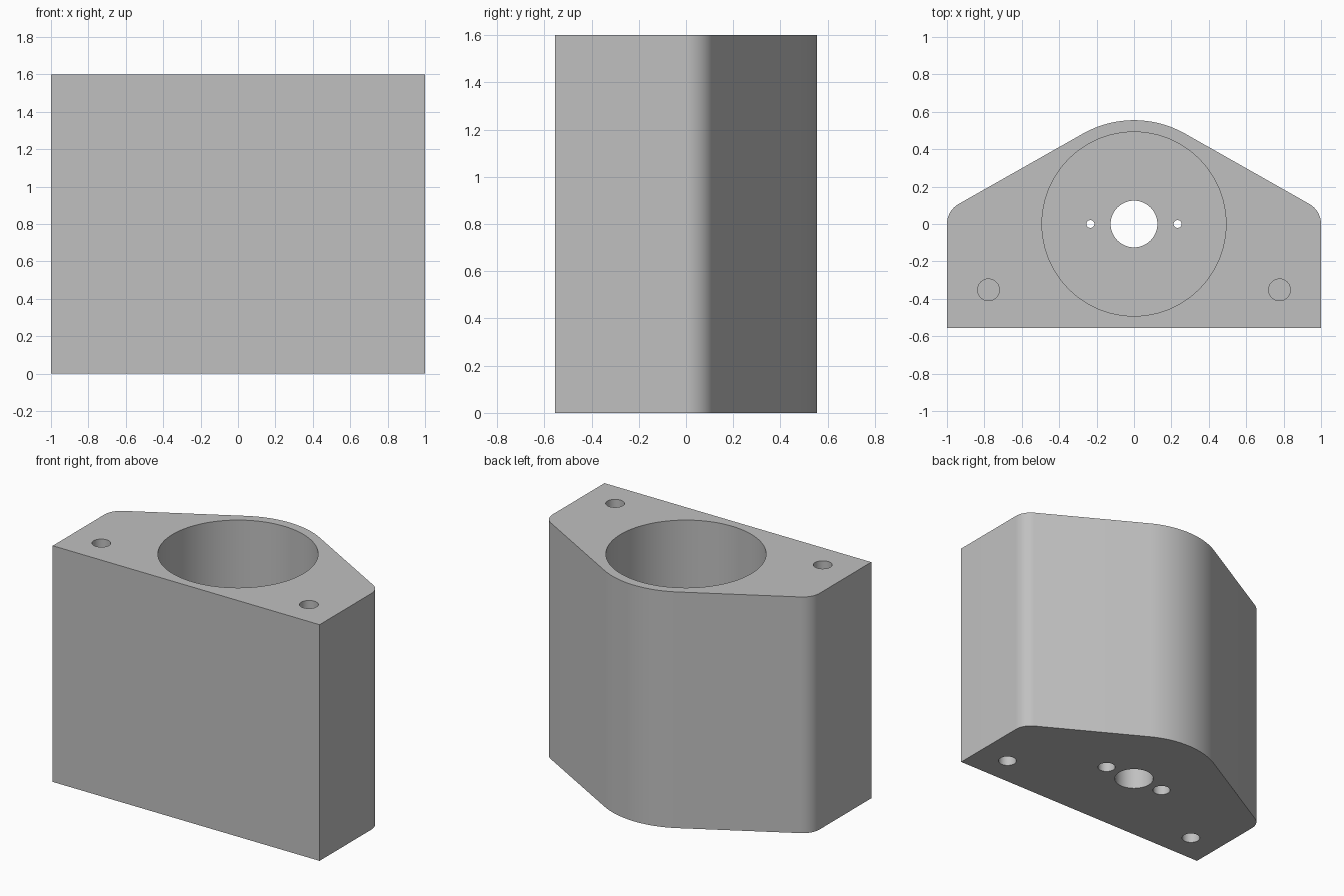
import bpy
import bmesh
from math import sin, cos, tan, radians

HEIGHT = 1.6
BACK = 0.555          # outer radius of the rounded back, concentric with the bore
FRONT = -0.555
SLOPE = radians(29.5)  # angle of the sloping back walls
FILLET = 0.125
FLOOR = 0.2           # thickness left under the bore

cube = bpy.data.objects.get("Cube")
if cube:
    bpy.data.objects.remove(cube, do_unlink=True)

grey = bpy.data.materials.new("plain grey")
grey.use_nodes = True
colour = (0.53, 0.53, 0.53, 1)
grey.diffuse_color = colour
grey.node_tree.nodes["Principled BSDF"].inputs["Base Color"].default_value = colour


def arc(cx, cy, r, start, end, steps):
    """Points along an arc, with angles measured from +x."""
    angles = [start + (end - start) * i / steps for i in range(steps + 1)]
    return [(cx + r * cos(a), cy + r * sin(a)) for a in angles]


# Half outline: straight side, corner fillet, sloping wall, rounded back
up = radians(90)
corner_y = BACK / cos(SLOPE) - tan(SLOPE)
fillet_y = corner_y - FILLET * tan((up - SLOPE) / 2)
half = [(1, FRONT)]
half += arc(1 - FILLET, fillet_y, FILLET, 0, up - SLOPE, 12)
half += arc(0, 0, BACK, up - SLOPE, up, 16)
outline = half + [(-x, y) for x, y in reversed(half[:-1])]

# Extruded housing body
bm = bmesh.new()
base = bm.faces.new([bm.verts.new((x, y, 0)) for x, y in outline])
top = bmesh.ops.extrude_face_region(bm, geom=[base])["geom"]
bmesh.ops.translate(bm, vec=(0, 0, HEIGHT),
                    verts=[v for v in top if isinstance(v, bmesh.types.BMVert)])
bmesh.ops.recalc_face_normals(bm, faces=bm.faces)
mesh = bpy.data.meshes.new("housing")
bm.to_mesh(mesh)
bm.free()
housing = bpy.data.objects.new("housing", mesh)
bpy.context.collection.objects.link(housing)
mesh.materials.append(grey)


def drill(name, x, y, r, low, high, sides=48):
    """Cut a round hole between two heights."""
    bpy.ops.mesh.primitive_cylinder_add(vertices=sides, radius=r, depth=high - low,
                                        location=(x, y, (low + high) / 2))
    cutter = bpy.context.object
    cutter.name = name
    cutter.hide_render = True
    cutter.data.materials.append(grey)
    mod = housing.modifiers.new(name, 'BOOLEAN')
    mod.operation = 'DIFFERENCE'
    mod.solver = 'EXACT'
    mod.object = cutter
    bpy.ops.object.select_all(action='DESELECT')
    bpy.context.view_layer.objects.active = housing
    housing.select_set(True)
    bpy.ops.object.modifier_apply(modifier=name)
    bpy.data.objects.remove(cutter, do_unlink=True)


# Main bore and the shaft hole in its floor
drill("bore", 0, 0, 0.492, FLOOR, HEIGHT + 0.1, 96)
drill("shaft_hole", 0, 0, 0.125, -0.1, FLOOR + 0.1, 64)

for side in (-1, 1):
    # Stepped screw holes through the floor
    drill("screw_hole", side * 0.233, 0, 0.021, -0.1, FLOOR + 0.1, 32)
    drill("screw_counterbore", side * 0.233, 0, 0.056, -0.1, FLOOR / 2)
    # Blind mounting holes in both ends
    drill("top_mount_hole", side * 0.778, -0.352, 0.058, HEIGHT - 0.4, HEIGHT + 0.1)
    drill("bottom_mount_hole", side * 0.778, -0.352, 0.058, -0.1, 0.4)

bpy.ops.object.shade_smooth_by_angle(angle=radians(30))
